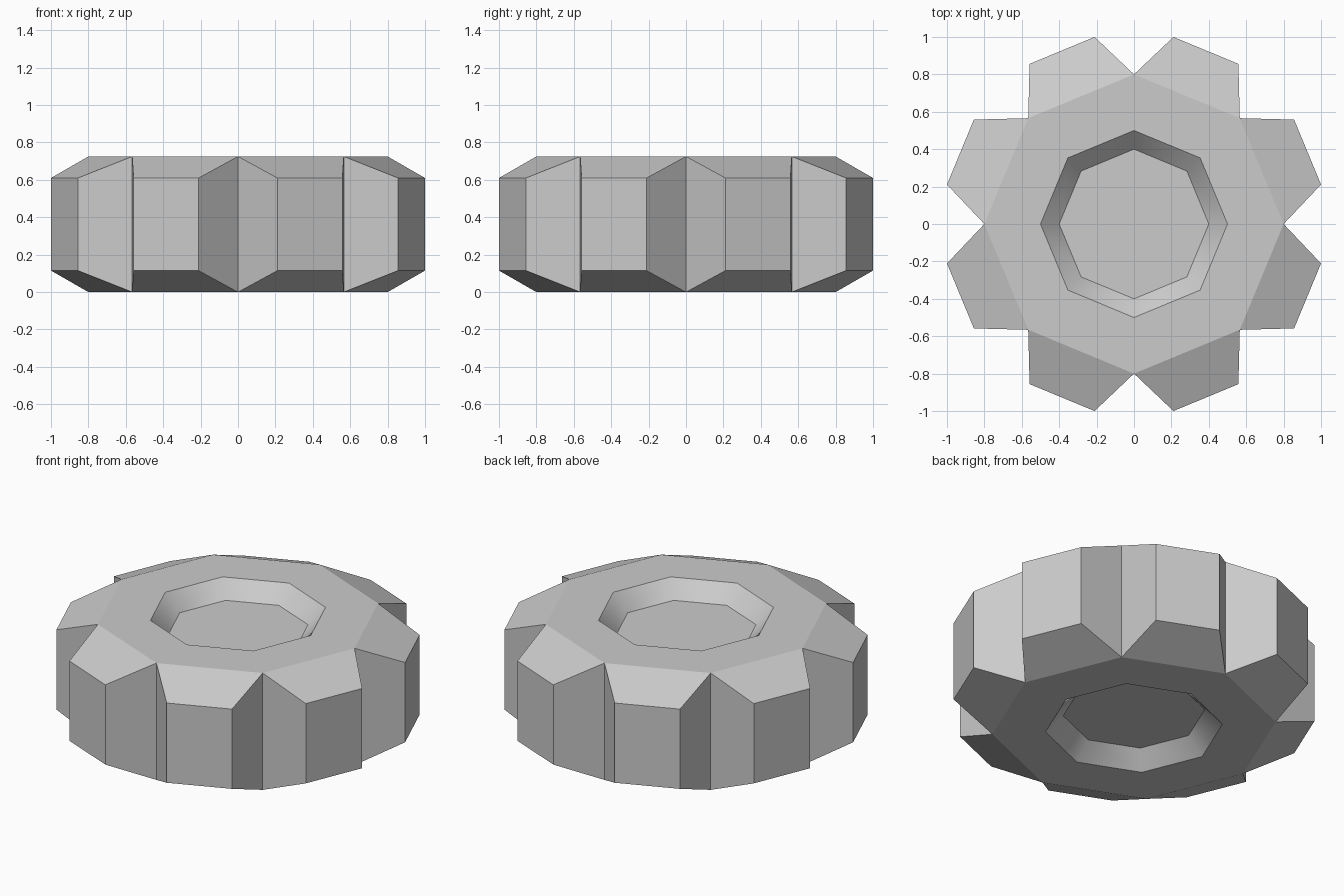
import bpy, bmesh
from math import cos, sin, radians

if "Cube" in bpy.data.objects:
    bpy.data.objects.remove(bpy.data.objects["Cube"])

H = 0.725          # overall height
BEVEL = 0.115      # drop of the tooth tips
DEPTH = 0.10       # recess depth
SIDES = 8

bm = bmesh.new()


def ring(r, z, offset=0.0):
    return [bm.verts.new((r * cos(radians(45 * i + offset)),
                          r * sin(radians(45 * i + offset)), z)) for i in range(SIDES)]


def cap(z, inward):
    """Octagonal face ring with a dished recess; returns its outer corners."""
    outer, rim, floor = ring(0.8, z), ring(0.5, z), ring(0.4, z + inward * DEPTH)
    for i in range(SIDES):
        j = (i + 1) % SIDES
        bm.faces.new((outer[i], outer[j], rim[j], rim[i]))
        wall = bm.faces.new((rim[i], rim[j], floor[j], floor[i]))
        wall.smooth = True
    bm.faces.new(floor)
    for loop in (rim, floor):
        for i in range(SIDES):
            bm.edges.get((loop[i], loop[(i + 1) % SIDES])).smooth = False
    return outer


# Top and bottom faces with recesses
top, bottom = cap(H, -1), cap(0, 1)

# Teeth: two tip corners per octagon side
tips = [[ring(1.022, z, 22.5 + a) for a in (-10.6, 10.6)] for z in (H - BEVEL, BEVEL)]
(ta, tb), (ba, bb) = tips
for i in range(SIDES):
    j = (i + 1) % SIDES
    bm.faces.new((top[i], ta[i], tb[i], top[j]))           # upper slope
    bm.faces.new((bottom[i], bottom[j], bb[i], ba[i]))     # lower slope
    bm.faces.new((ta[i], ba[i], bb[i], tb[i]))             # tip
    bm.faces.new((top[i], bottom[i], ba[i], ta[i]))        # flanks
    bm.faces.new((tb[i], bb[i], bottom[j], top[j]))

bmesh.ops.recalc_face_normals(bm, faces=bm.faces[:])
mesh = bpy.data.meshes.new("toothed_wheel")
bm.to_mesh(mesh)
bm.free()
bpy.context.collection.objects.link(bpy.data.objects.new("toothed_wheel", mesh))
